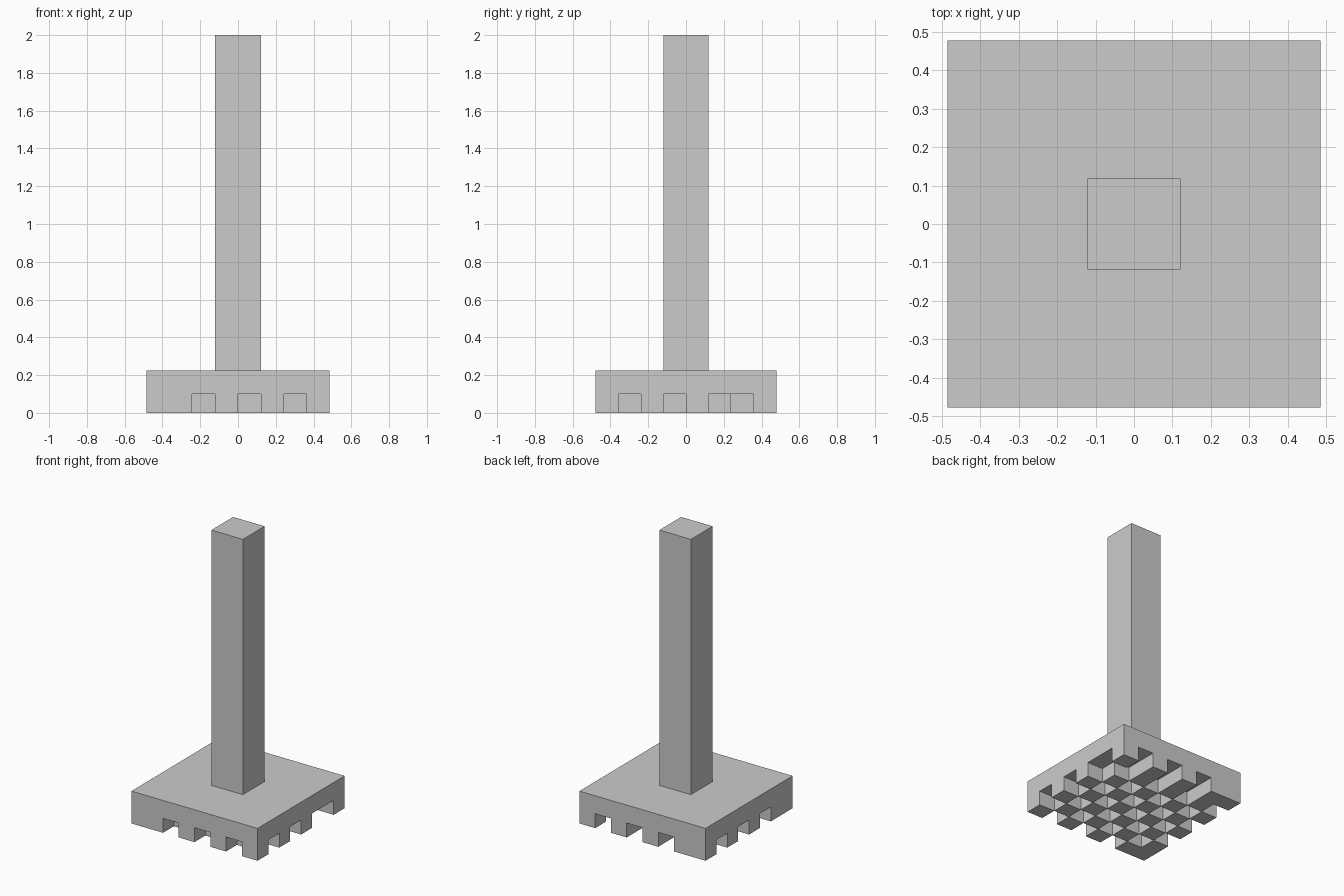
import bpy, bmesh

if "Cube" in bpy.data.objects:
    bpy.data.objects.remove(bpy.data.objects["Cube"])

HX, HY = 0.485, 0.478      # half size of the head
TOOTH, TOP = 0.10, 0.225   # groove depth, top of the head
N = 8


def finish(name, bm):
    bmesh.ops.remove_doubles(bm, verts=bm.verts, dist=1e-5)
    me = bpy.data.meshes.new(name)
    bm.to_mesh(me)
    bm.free()
    bpy.context.collection.objects.link(bpy.data.objects.new(name, me))


def quad(bm, *pts):
    bm.faces.new([bm.verts.new(p) for p in pts])


def open_box(bm, hx, hy, z0, z1):
    """Box without its underside."""
    c = [(-hx, -hy), (hx, -hy), (hx, hy), (-hx, hy)]
    for k in range(4):
        a, b = c[k], c[(k + 1) % 4]
        quad(bm, (*a, z0), (*b, z0), (*b, z1), (*a, z1))
    quad(bm, *[(*p, z1) for p in c])


def is_hole(i, j):
    if not (0 <= i < N and 0 <= j < N):
        return True
    if (i, j) in ((0, 0), (0, 7)):      # filled corners
        return False
    if (i, j) == (7, 6):                # joined edge notch
        return True
    return (i + min(j, 6)) % 2 == 0     # last row repeats the one before


# head: slab with a checkered underside of square teeth
bm = bmesh.new()
open_box(bm, HX, HY, TOOTH, TOP)
X = [-HX + 2 * HX * k / N for k in range(N + 1)]
Y = [-HY + 2 * HY * k / N for k in range(N + 1)]
for i in range(N):
    for j in range(N):
        hole = is_hole(i, j)
        z = TOOTH if hole else 0
        c = [(X[i], Y[j]), (X[i + 1], Y[j]), (X[i + 1], Y[j + 1]), (X[i], Y[j + 1])]
        quad(bm, *[(*p, z) for p in reversed(c)])
        if hole:
            continue
        for k, (di, dj) in enumerate(((0, -1), (1, 0), (0, 1), (-1, 0))):
            if is_hole(i + di, j + dj):
                a, b = c[k], c[(k + 1) % 4]
                quad(bm, (*a, 0), (*b, 0), (*b, TOOTH), (*a, TOOTH))
finish("toothed_head", bm)

# handle: square post
bm = bmesh.new()
open_box(bm, 0.121, 0.119, TOP, 2.0)
finish("handle", bm)
